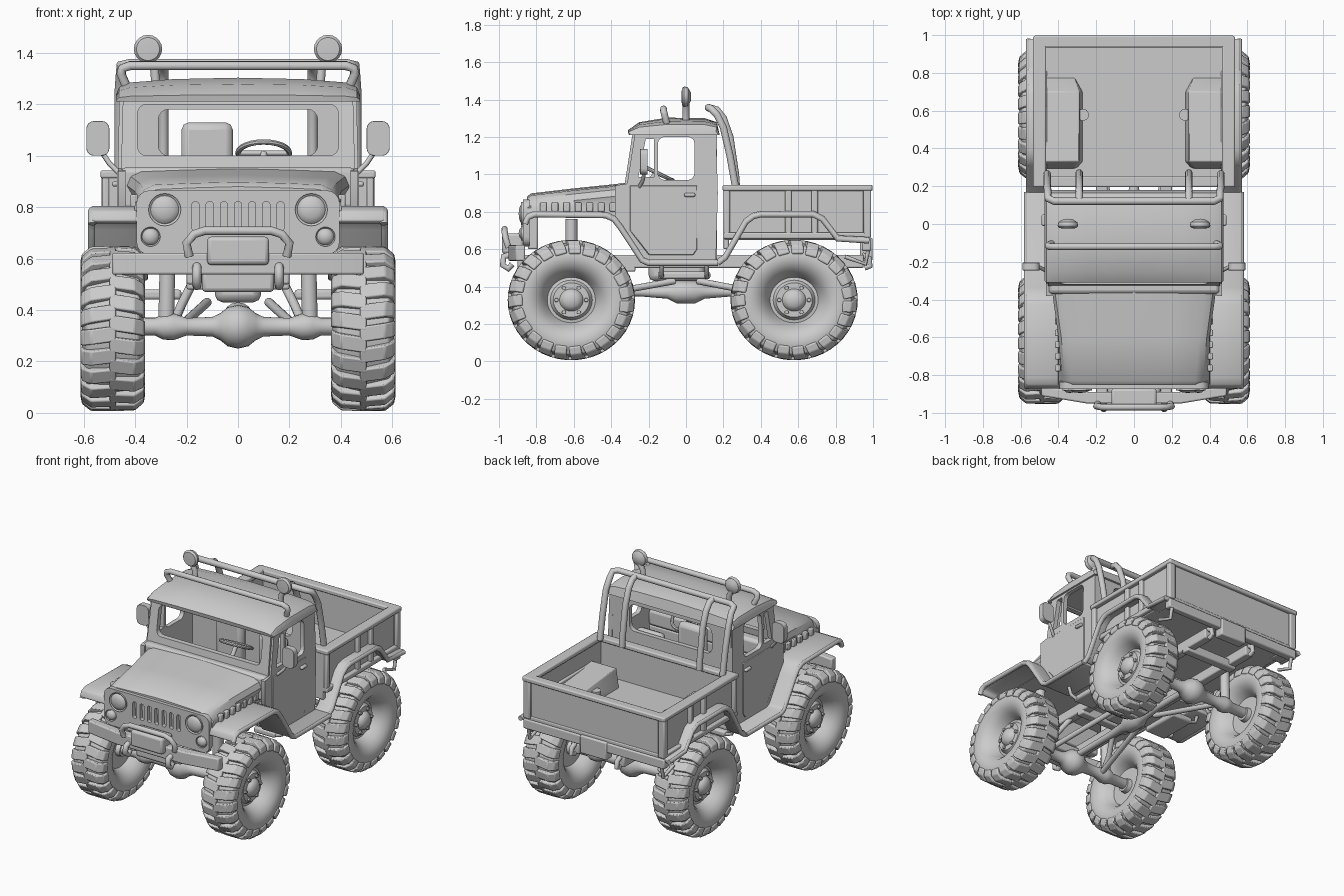
import bpy, bmesh, math
from mathutils import Vector, Matrix

if "Cube" in bpy.data.objects:
    bpy.data.objects.remove(bpy.data.objects["Cube"])

def finish(name, bm, mirror=False, bevel=0, solid=0, angle=38):
    bmesh.ops.remove_doubles(bm, verts=bm.verts, dist=1e-5)
    bmesh.ops.recalc_face_normals(bm, faces=bm.faces)
    me = bpy.data.meshes.new(name)
    bm.to_mesh(me); bm.free()
    me.shade_smooth(); me.set_sharp_from_angle(angle=math.radians(angle))
    ob = bpy.data.objects.new(name, me)
    bpy.context.collection.objects.link(ob)
    if solid:
        m = ob.modifiers.new("solid", 'SOLIDIFY'); m.thickness = solid; m.offset = 0
    if bevel:
        m = ob.modifiers.new("bevel", 'BEVEL'); m.width = bevel; m.segments = 2
        m.limit_method = 'ANGLE'
    if mirror:
        ob.modifiers.new("mirror", 'MIRROR')
    return ob

def box(name, x, y, z, mirror=False, bevel=0.008):
    bm = bmesh.new()
    bmesh.ops.create_cube(bm, size=1)
    for v in bm.verts:
        v.co = [(a + b) / 2 + c * (b - a) for (a, b), c in zip((x, y, z), v.co)]
    return finish(name, bm, mirror, bevel)

def loft(name, rings, closed=True, **kw):
    bm = bmesh.new()
    vs = [[bm.verts.new(p) for p in r] for r in rings]
    n = len(vs[0])
    for a, b in zip(vs, vs[1:]):
        for i in range(n if closed else n - 1):
            j = (i + 1) % n
            bm.faces.new((a[i], a[j], b[j], b[i]))
    if closed:
        bm.faces.new(vs[0]); bm.faces.new(vs[-1])
    return finish(name, bm, **kw)

def lathe_bm(profile, axis='X', center=(0, 0, 0), seg=32):
    """Revolve (along, radius) pairs about an axis."""
    bm = bmesh.new()
    vs = [bm.verts.new((a, 0, r)) for a, r in profile]
    es = [bm.edges.new(p) for p in zip(vs, vs[1:])]
    bmesh.ops.spin(bm, geom=vs + es, cent=(0, 0, 0), axis=(1, 0, 0), angle=2 * math.pi, steps=seg)
    rot = {'X': Matrix(), 'Y': Matrix.Rotation(math.pi / 2, 4, 'Z'),
           'Z': Matrix.Rotation(-math.pi / 2, 4, 'Y')}[axis]
    bmesh.ops.transform(bm, matrix=Matrix.Translation(center) @ rot, verts=bm.verts)
    return bm

def from_curve(cu):
    ob = bpy.data.objects.new("tmp", cu)
    bpy.context.collection.objects.link(ob)
    me = bpy.data.meshes.new_from_object(ob.evaluated_get(bpy.context.evaluated_depsgraph_get()))
    bm = bmesh.new(); bm.from_mesh(me)
    bpy.data.objects.remove(ob); bpy.data.meshes.remove(me)
    return bm

def spline(cu, pts, cyclic=False):
    s = cu.splines.new('POLY'); s.points.add(len(pts) - 1)
    for p, c in zip(s.points, pts):
        p.co = (*c, *([0] * (3 - len(c))), 1)
    s.use_cyclic_u = cyclic

def tube(name, pts, r=0.015, mirror=False):
    cu = bpy.data.curves.new(name, 'CURVE'); cu.dimensions = '3D'
    cu.bevel_depth = r; cu.bevel_resolution = 3; cu.use_fill_caps = True
    spline(cu, pts)
    return finish(name, from_curve(cu), mirror, angle=60)

def panel(name, loops, place, thick, mirror=False, bevel=0):
    """Flat sheet with holes, placed by a mapping function."""
    cu = bpy.data.curves.new(name, 'CURVE'); cu.dimensions = '2D'
    cu.fill_mode = 'BOTH'; cu.extrude = thick / 2
    for l in loops:
        spline(cu, l, True)
    bm = from_curve(cu)
    for v in bm.verts:
        v.co = place(*v.co)
    return finish(name, bm, mirror, bevel)

def rrect(u0, v0, u1, v1, r, n=4):
    out = []
    for cx, cy, a0 in ((u1 - r, v1 - r, 0), (u0 + r, v1 - r, 90), (u0 + r, v0 + r, 180), (u1 - r, v0 + r, 270)):
        for i in range(n + 1):
            a = math.radians(a0 + 90 * i / n)
            out.append((cx + r * math.cos(a), cy + r * math.sin(a)))
    return out

# wheels: tyre with staggered lugs, dished rim, nuts
half = [(.10, .302), (.12, .26), (.119, .22), (.105, .185), (.075, .155), (.04, .135)]
tyre = lathe_bm([(.02, .125)] + half[::-1] + [(0, .318)] + [(-a, r) for a, r in half] + [(-.02, .125)], seg=48)
lug = [(-.012, .29), (-.012, .333), (.085, .33), (.12, .3), (.127, .26), (.11, .25)]
N = 23
for side in (1, -1):
    for k in range(N):
        rot = Matrix.Rotation(2 * math.pi * (k + (.5 if side < 0 else 0)) / N, 3, 'X')
        ends = [[tyre.verts.new(rot @ Vector((a * side, t + a * .15, r))) for a, r in lug] for t in (-.031, .031)]
        for i in range(6):
            j = (i + 1) % 6
            tyre.faces.new((ends[0][i], ends[0][j], ends[1][j], ends[1][i]))
        tyre.faces.new(ends[0]); tyre.faces.new(ends[1])
rim = lathe_bm([(.085, 0), (.08, .035), (.065, .055), (.05, .062), (.05, .095), (.025, .11), (.02, .14),
                (-.03, .14), (-.03, .05), (-.06, .045), (-.06, 0)])
for k in range(6):
    a = k * math.pi / 3
    bmesh.ops.create_cone(rim, cap_ends=True, segments=6, radius1=.013, radius2=.011, depth=.025,
        matrix=Matrix.Translation((.05, .078 * math.cos(a), .078 * math.sin(a))) @ Matrix.Rotation(math.pi / 2, 4, 'Y'))
for name, bm in (("tyre", tyre), ("rim", rim)):
    base = finish(name, bm, bevel=.006 if name == "tyre" else 0)
    for i, (sx, y) in enumerate(((1, -.613), (-1, -.613), (1, .578), (-1, .578))):
        o = base if i == 0 else base.copy()
        if i: bpy.context.collection.objects.link(o)
        o.location = (sx * .487, y, .328)
        o.scale = (1, 1.02, .965)
        o.rotation_euler.z = 0 if sx > 0 else math.pi

# axles, shafts, suspension, frame
hx = [(0, .085), (.04, .076), (.07, .052), (.1, .038), (.2, .034), (.25, .052), (.29, .05), (.32, .035), (.46, .035)]
for y in (-.613, .578):
    finish("axle", lathe_bm([(-a, r) for a, r in hx[:0:-1]] + hx, 'X', (0, y, .335), 24))
    s = 1 if y > 0 else -1
    tube("shock", [(.28, y, .33), (.27, y, .76)], .032, True)
    tube("link", [(.25, y, .35), (.22, y - .1 * s, .42), (.17, y - .2 * s, .52)], .018, True)
    tube("trailing_arm", [(.23, y, .33), (.12, .06 * s, .43)], .018, True)
finish("drive_shaft", lathe_bm([(-.6, .02), (-.25, .022), (-.1, .035), (-.05, .06), (.05, .06), (.1, .035), (.25, .022), (.57, .02)], 'Y', (0, 0, .37), 16))
box("frame_rail", (.14, .2), (-.9, .95), (.5, .57), True)
for y in (-.75, -.3, .75):
    box("crossmember", (-.2, .2), (y - .03, y + .03), (.48, .54))
box("gearbox", (-.09, .09), (-.2, .1), (.43, .56), bevel=.03)
box("fuel_tank", (.22, .38), (-.15, .13), (.44, .48), True, .012)
for y in (-.13, .11):
    tube("step_bracket", [(.36, y, .45), (.42, y, .47), (.44, y, .53)], .012, True)

# front fender running into the step, rear fender
front = [(-.86, .74), (-.845, .775), (-.81, .79), (-.43, .785), (-.385, .765), (-.35, .72), (-.235, .545), (-.2, .53), (.17, .53)]
rear = [(.17, .53), (.21, .56), (.32, .75), (.36, .78), (.4, .79), (.68, .79), (.73, .765), (.81, .66), (.98, .65)]
for name, path, x0, x1 in (("front_fender", front, .35, .572), ("rear_fender", rear, .46, .562)):
    loft(name, [[(x, y, z) for y, z in path] for x in (x0, x1)], closed=False, mirror=True, bevel=.008, solid=.03)
    tube(name + "_lip", [(x1 - .005, y, z - .005) for y, z in path], .016, True)

# bonnet with flared lower sides, and grille
def hood_ring(y, w, b, t):
    h = [(.405, b), (.4, .82), (w + .01, t - .06), (w - .005, t - .025), (w - .045, t - .006), (w * .5, t), (0, t + .005)]
    return [(x, y, z) for x, z in h] + [(-x, y, z) for x, z in h[-2::-1]]
loft("bonnet", [hood_ring(*a) for a in ((-.85, .36, .77, .875), (-.83, .37, .77, .893), (-.6, .39, .77, .92), (-.31, .43, .77, .95))])
slots = [rrect(x - .014, .71, x + .014, .82, .01) for x in [(-3 + i) * .055 for i in range(7)]]
panel("grille", [rrect(-.395, .615, .395, .865, .05)] + slots, lambda u, v, w: (u, -.855 + w, v), .035)
box("radiator", (-.36, .36), (-.845, -.79), (.6, .85))
for x, z, r in ((.285, .79, .063), (.34, .685, .038)):
    finish("headlight", lathe_bm([(-.025, 0), (-.021, r * .5), (-.012, r * .8), (-.006, r * .87), (-.012, r), (.02, r)], 'Y', (x, -.87, z), 24), True)
for i in range(7):
    box("bonnet_louvre", (.39, .418), (-.78 + i * .062, -.745 + i * .062), (.8, .85), True, .006)

# cab shell
side = [(-.38, .78), (-.34, .72), (-.22, .54), (.16, .54), (.17, .9), (.16, 1.25), (-.27, 1.235), (-.315, .95), (-.38, .94)]
panel("cab_side", [side, rrect(-.15, .97, .045, 1.2, .035), [(-.17, 1.19), (-.215, 1.19), (-.255, .985), (-.17, .985)]],
      lambda u, v, w: (.452 + w - max(0, v - .95) * .02, u, v), .03, True)
panel("door_skin", [[(-.3, .7), (-.2, .57), (.04, .57), (.06, .6), (.06, .94), (-.3, .94)]], lambda u, v, w: (.466 + w, u, v), .01, True, .004)
panel("windscreen_frame", [[(-.455, .93), (.455, .93), (.447, 1.24), (-.447, 1.24)], rrect(-.39, 1.0, .39, 1.2, .035)],
      lambda u, v, w: (u, -.31 + (v - .95) * .155 + w, v), .035)
panel("cab_back", [rrect(-.455, .54, .455, 1.25, .02), rrect(-.31, 1.0, .31, 1.18, .04)], lambda u, v, w: (u, .15 + w, v), .03)
box("cowl", (-.455, .455), (-.37, -.28), (.79, .955), bevel=.02)
box("firewall", (-.44, .44), (-.26, -.23), (.56, .85))
box("cab_floor", (-.45, .45), (-.24, .15), (.54, .57))
box("dashboard", (-.44, .44), (-.3, -.22), (.85, .96), bevel=.02)
prof = [(-.305, 1.21), (-.31, 1.235), (-.25, 1.275), (-.1, 1.298), (.1, 1.295), (.165, 1.275), (.18, 1.21)]
loft("roof", [[(x, y * (1 if k > .5 else .97), 1.21 + (z - 1.21) * k) for y, z in prof] for x, k in
     ((-.475, .3), (-.462, .65), (-.42, .85), (-.25, 1), (0, 1.06), (.25, 1), (.42, .85), (.462, .65), (.475, .3))])
box("door_handle", (.465, .49), (-.01, .05), (.88, .9), True)

# interior
for x, z in ((-.12, 1.13), (.2, 1.0)):
    box("seat_back", (x - .1, x + .1), (.06, .13), (.7, z), bevel=.03)
    box("seat_cushion", (x - .1, x + .1), (-.14, .12), (.6, .74), bevel=.025)
bm = lathe_bm([(.011 * math.cos(i * math.pi / 4), .1 + .011 * math.sin(i * math.pi / 4)) for i in range(9)], 'Z', seg=24)
bmesh.ops.transform(bm, matrix=Matrix.Translation((.1, -.16, 1.01)) @ Matrix.Rotation(-.45, 4, 'X'), verts=bm.verts)
finish("steering_wheel", bm)
tube("steering_column", [(.1, -.25, .88), (.1, -.16, 1.01)], .014)
tube("steering_spoke", [(0, -.16, 1.01), (.2, -.16, 1.01)], .01)

# mirrors
panel("mirror", [rrect(.5, 1.0, .59, 1.135, .03)], lambda u, v, w: (u, -.225 + w, v), .04, True, .01)
tube("mirror_arm", [(.46, -.25, .93), (.5, -.23, .97), (.54, -.22, 1.03)], .01, True)

# roof bar, lamps and rear roll bars
tube("roof_bar", [(-.43, -.1, 1.26), (-.455, -.115, 1.32), (-.45, -.12, 1.34), (-.42, -.12, 1.35),
                  (.42, -.12, 1.35), (.45, -.12, 1.34), (.455, -.115, 1.32), (.43, -.1, 1.26)], .018)
finish("roof_lamp", lathe_bm([(-.025, 0), (-.022, .045), (-.01, .055), (.01, .05), (.025, .025), (.028, 0)], 'Y', (.35, 0, 1.415), 20), True)
tube("lamp_stem", [(.32, 0, 1.28), (.325, 0, 1.34), (.35, 0, 1.39)], .018, True)
leg = [(.265, .93), (.235, 1.1), (.2, 1.25), (.165, 1.32), (.135, 1.35)]
hoop = [(.46 if z < 1.3 else .455, y, z) for y, z in leg] + [(.42, .12, 1.357)]
tube("roll_hoop", hoop + [(-x, y, z) for x, y, z in hoop[::-1]], .02)
tube("roll_brace", [(.29, .12, 1.357), (.29, .165, 1.345), (.29, .2, 1.3), (.29, .235, 1.2), (.29, .265, 1.0), (.29, .27, .93)], .02, True)

# cargo bed
box("bed_floor", (-.5, .5), (.2, .98), (.65, .68))
box("bed_side", (.475, .505), (.2, .98), (.65, .93), True)
box("bed_front", (-.5, .5), (.2, .23), (.6, .93))
box("tailgate", (-.51, .51), (.945, .975), (.64, .93))
box("bed_side_rim", (.465, .535), (.195, .995), (.912, .943), True)
box("bed_front_rim", (-.5, .5), (.195, .255), (.912, .943))
box("tailgate_rim", (-.53, .53), (.935, .998), (.912, .943))
box("bed_side_sill", (.48, .53), (.2, .98), (.655, .69), True)
for y in (.2, .53, .67, .955):
    box("bed_rib", (.5, .528), (y, y + .035), (.66, .925), True)
box("tailgate_edge", (.48, .53), (.95, .99), (.66, .93), True)
# wheel wells slope up towards the cab
loft("wheel_well", [[(.27 + i, y, .66), (.29 + i, y, z), (.49, y, z), (.49, y, .66)] for y, z, i in
     ((.295, .7, .03), (.33, .81, 0), (.7, .78, 0), (.78, .67, .03))], mirror=True, bevel=.02)

# rear bumper and hitch
box("rear_bumper", (-.53, .53), (.94, .99), (.59, .655))
box("hitch_plate", (-.1, .1), (.93, .998), (.54, .66))
tube("rear_hook", [(.17, .94, .57), (.17, .98, .55), (.17, .985, .51), (.17, .955, .5)], .016, True)
tube("rear_stay", [(.5, .85, .56), (.5, .96, .52), (.5, .975, .6)], .012, True)

# front bumper, winch, guard bar and hooks
panel("front_bumper", [[(-.49, -.86), (-.49, -.91), (-.25, -.95), (.25, -.95), (.49, -.91), (.49, -.86), (.25, -.89), (-.25, -.89)]],
      lambda u, v, w: (u, v, .58 + w), .085, bevel=.008)
box("winch", (-.12, .12), (-.985, -.87), (.575, .685), bevel=.015)
bar = [(.19, -.95, .61), (.2, -.965, .66), (.17, -.97, .695), (.13, -.97, .708)]
tube("guard_bar", bar + [(-x, y, z) for x, y, z in bar[::-1]], .017)
tube("tow_hook", [(.16, -.94, .57), (.16, -.975, .56), (.16, -.98, .515), (.16, -.95, .495), (.16, -.93, .52)], .018, True)
box("front_skid", (-.14, .14), (-.9, -.84), (.47, .56), bevel=.015)
